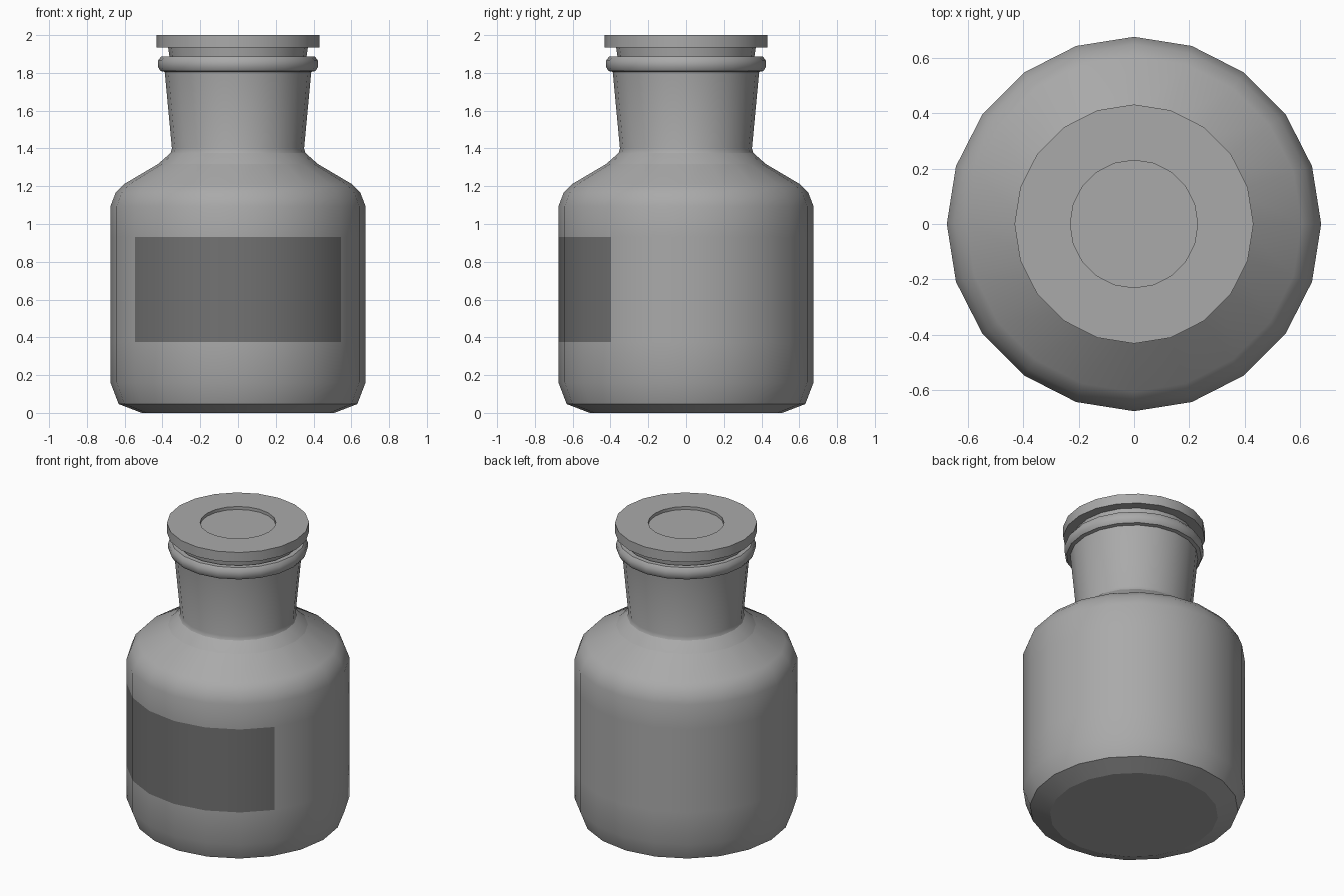
import bpy, bmesh, math

if "Cube" in bpy.data.objects:
    bpy.data.objects.remove(bpy.data.objects["Cube"], do_unlink=True)

SIDES = 20


def material(name, value):
    mat = bpy.data.materials.new(name)
    mat.use_nodes = True
    colour = (value, value, value, 1)
    mat.diffuse_color = colour
    mat.node_tree.nodes["Principled BSDF"].inputs["Base Color"].default_value = colour
    return mat


def lathe(name, profile, mats, sharp_angle=40):
    """Revolve (radius, height) points about z, capping both ends."""
    bm = bmesh.new()
    rings = []
    for r, z in profile:
        angles = [2 * math.pi * i / SIDES for i in range(SIDES)]
        rings.append([bm.verts.new((r * math.cos(a), r * math.sin(a), z)) for a in angles])
    for low, high in zip(rings, rings[1:]):
        for i in range(SIDES):
            j = (i + 1) % SIDES
            bm.faces.new((low[i], low[j], high[j], high[i])).smooth = True
    bm.faces.new(rings[0][::-1])
    bm.faces.new(rings[-1])
    bm.normal_update()
    for e in bm.edges:
        if e.calc_face_angle(0) > math.radians(sharp_angle):
            e.smooth = False
    mesh = bpy.data.meshes.new(name)
    bm.to_mesh(mesh)
    bm.free()
    for m in mats:
        mesh.materials.append(m)
    obj = bpy.data.objects.new(name, mesh)
    bpy.context.collection.objects.link(obj)
    return obj


glass = material("grey glass", 0.40)
paper = material("dark grey label", 0.17)

# Bottle: outer wall from the base up to the lip, then the inner wall down
LABEL_LOW, LABEL_HIGH = 0.375, 0.93
outer = [(0.51, 0), (0.632, 0.047), (0.675, 0.16), (0.675, LABEL_LOW),
         (0.675, LABEL_HIGH), (0.675, 1.095), (0.648, 1.165), (0.605, 1.21),
         (0.385, 1.34), (0.36, 1.365), (0.35, 1.40), (0.388, 1.805)]
lip = [(0.41, 1.81), (0.423, 1.83), (0.423, 1.865), (0.407, 1.887), (0.375, 1.887)]
inner = [(0.366, 1.87), (0.33, 1.40), (0.59, 1.17), (0.63, 1.08), (0.63, 0.16), (0.5, 0.05)]
bottle = lathe("bottle", outer + lip + inner, [glass, paper])

# Label: the six front panels of the outer wall
for face in bottle.data.polygons:
    c = face.center
    if LABEL_LOW < c.z < LABEL_HIGH and c.y < -0.4 and math.hypot(c.x, c.y) > 0.65:
        face.material_index = 1

# Stopper: tapered plug, flat disc and a shallow round recess on top
lathe("stopper", [(0.30, 1.45), (0.37, 1.935), (0.431, 1.935), (0.431, 2.0),
                  (0.23, 2.0), (0.23, 1.98)], [glass])
